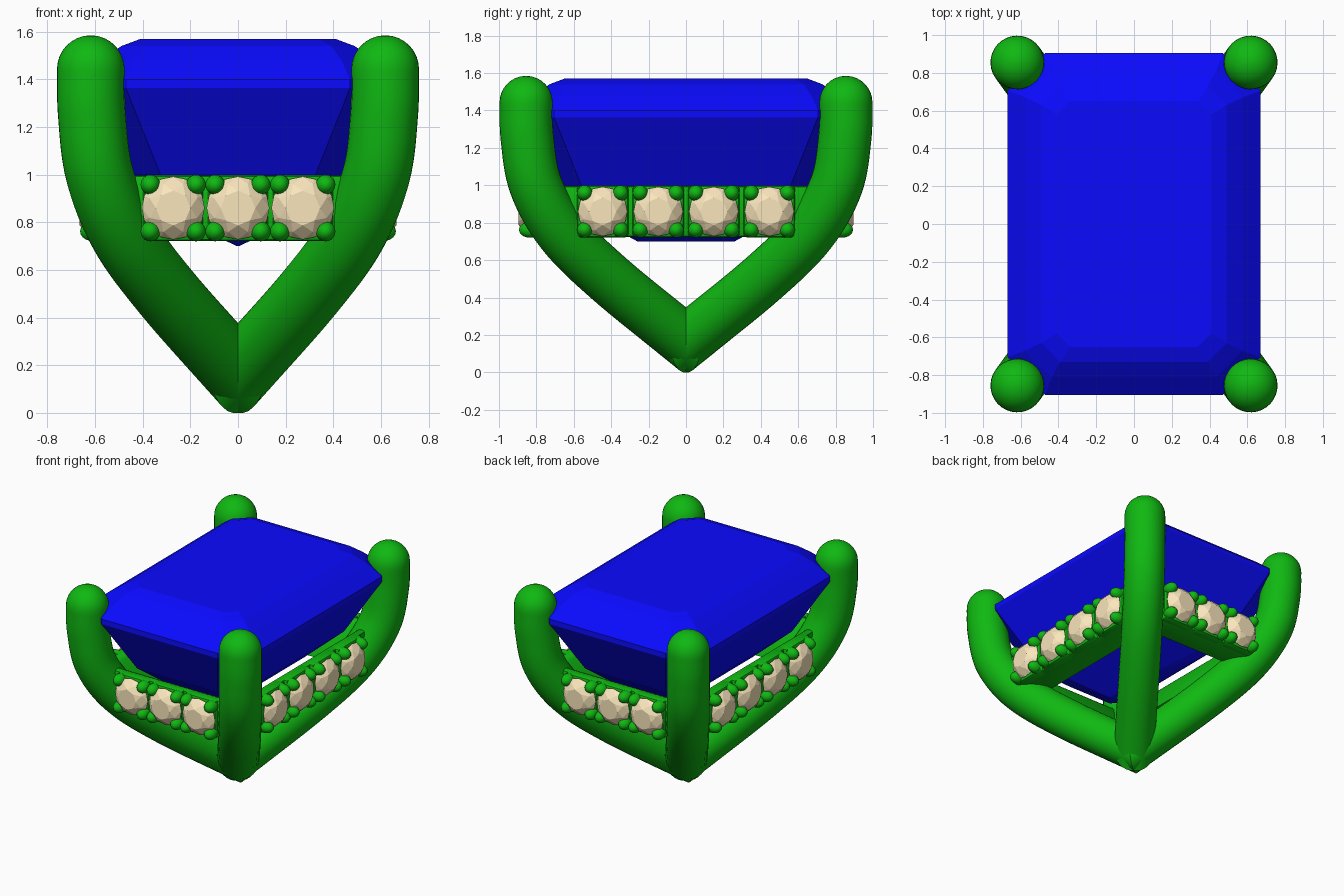
import bpy, bmesh, math
from mathutils import Vector, Matrix

if "Cube" in bpy.data.objects:
    bpy.data.objects.remove(bpy.data.objects["Cube"])


def material(name, rgb):
    m = bpy.data.materials.new(name)
    m.diffuse_color = (*rgb, 1)
    m.use_nodes = True
    m.node_tree.nodes["Principled BSDF"].inputs["Base Color"].default_value = m.diffuse_color
    return m


METAL = material("green metal", (0.005, 0.48, 0.006))
BLUE = material("blue gem", (0.003, 0.003, 1.0))
CREAM = material("cream gem", (0.95, 0.79, 0.5))


def finish(bm, name, mat, smooth=False):
    bmesh.ops.recalc_face_normals(bm, faces=bm.faces)
    me = bpy.data.meshes.new(name)
    bm.to_mesh(me)
    bm.free()
    ob = bpy.data.objects.new(name, me)
    bpy.context.collection.objects.link(ob)
    me.materials.append(mat)
    if smooth:
        bpy.context.view_layer.objects.active = ob
        ob.select_set(True)
        bpy.ops.object.shade_smooth_by_angle(angle=math.radians(40))
        ob.select_set(False)
    return ob


def loft(bm, rings):
    """Skin a list of equal-length point rings and cap both ends."""
    vs = [[bm.verts.new(p) for p in r] for r in rings]
    n = len(vs[0])
    for a, b in zip(vs, vs[1:]):
        for i in range(n):
            j = (i + 1) % n
            bm.faces.new((a[i], a[j], b[j], b[i]))
    bm.faces.new(vs[0])
    bm.faces.new(vs[-1])


# Corner claws: round bars mitred together at the foot, domed on top
CORNER, R, SEG = Vector((0.618, 0.855, 0)), 0.142, 32
PROFILE = [(-0.48, -0.17), (0, 0.165), (0.48, 0.50), (0.775, 0.75), (0.94, 1.0),
           (0.993, 1.25), (1.0, 1.443), (1.0, 1.65)]


def spline(pts, steps=8):
    out = []
    for i in range(1, len(pts) - 2):
        p0, p1, p2, p3 = (Vector(p) for p in pts[i - 1:i + 3])
        for k in range(steps):
            t = k / steps
            out.append(0.5 * (2 * p1 + (p2 - p0) * t + (2 * p0 - 5 * p1 + 4 * p2 - p3) * t * t
                              + (3 * p1 - p0 - 3 * p2 + p3) * t ** 3))
    return out + [Vector(pts[-2])]


def claw(name, sx, sy):
    centre = [CORNER * p.x + Vector((0, 0, p.y)) for p in spline(PROFILE)]
    side = Vector((-CORNER.y, CORNER.x, 0)).normalized()
    sections = []
    for i, c in enumerate(centre):
        tan = (centre[min(i + 1, len(centre) - 1)] - centre[max(i - 1, 0)]).normalized()
        if i not in (1, 2):
            sections.append((c, tan, R))
    top = centre[-1]
    for k in range(1, 9):
        a = k / 8.2 * math.pi / 2
        sections.append((top + Vector((0, 0, R * math.sin(a))), Vector((0, 0, 1)), R * math.cos(a)))
    rings = []
    for n, (c, tan, r) in enumerate(sections):
        up = tan.cross(side)
        ring = []
        for s in range(SEG):
            a = 2 * math.pi * s / SEG
            p = c + side * (r * math.cos(a)) + up * (r * math.sin(a))
            if n == 0:  # mitre on the vertical centre plane
                p -= tan * (p.dot(CORNER) / tan.dot(CORNER))
            ring.append((p.x * sx, p.y * sy, max(p.z, 0)))
        rings.append(ring)
    bm = bmesh.new()
    loft(bm, rings)
    finish(bm, name, METAL, True)


for sx, xn in ((-1, "left"), (1, "right")):
    for sy, yn in ((-1, "front"), (1, "back")):
        claw(f"{yn}_{xn}_claw", sx, sy)

# Centre stone: step-cut rectangle with clipped corners, ending in a keel
STEPS = [(0.41, 0.65, 0.07, 1.57), (0.49, 0.73, 0.10, 1.54), (0.575, 0.81, 0.14, 1.48),
         (0.67, 0.905, 0.20, 1.40), (0.67, 0.905, 0.20, 1.363), (0.465, 0.70, 0.14, 1.0),
         (0.26, 0.48, 0.08, 0.82), (0.004, 0.26, 0.002, 0.70)]
bm = bmesh.new()
loft(bm, [[(x, y - c, z), (x - c, y, z), (c - x, y, z), (-x, y - c, z),
           (-x, c - y, z), (c - x, -y, z), (x - c, -y, z), (x, c - y, z)] for x, y, c, z in STEPS])
finish(bm, "centre_stone", BLUE)


# Gallery rails: built facing -y, then turned to each side
def bevelled_box(bm, size, at, width):
    m = Matrix.Translation(at) @ Matrix.Diagonal((*size, 1))
    verts = bmesh.ops.create_cube(bm, size=1, matrix=m)["verts"]
    edges = list({e for v in verts for e in v.link_edges})
    bmesh.ops.bevel(bm, geom=edges, offset=width, segments=2, affect='EDGES', profile=0.5)


def bead(bm, x, y, z):
    m = Matrix.Translation((x, y, z)) @ Matrix.Diagonal((0.042, 0.058, 0.042, 1))
    bmesh.ops.create_uvsphere(bm, u_segments=14, v_segments=10, radius=1, matrix=m)


def brilliant(bm, x, y, z, r):
    """Round stone with its table facing -y."""
    def ring(k, rad, dy, off):
        return [bm.verts.new((x + rad * r * math.cos((i + off) * math.tau / k), y + dy,
                              z + rad * r * math.sin((i + off) * math.tau / k))) for i in range(k)]
    table = ring(8, 0.55, -0.055, 0)
    crown = ring(8, 0.82, -0.032, 0.5)
    girdle = ring(16, 1.0, 0, 0)
    culet = bm.verts.new((x, y + 0.1, z))
    bm.faces.new(table)
    for i in range(8):
        j, g = (i + 1) % 8, 2 * i
        bm.faces.new((table[i], crown[i], table[j]))
        bm.faces.new((table[j], crown[i], girdle[(g + 2) % 16], crown[j]))
        bm.faces.new((crown[i], girdle[g], girdle[g + 1]))
        bm.faces.new((crown[i], girdle[g + 1], girdle[(g + 2) % 16]))
    for i in range(16):
        bm.faces.new((girdle[i], girdle[(i + 1) % 16], culet))


def rail(name, count, pitch, half, face, angle):
    turn = Matrix.Rotation(angle, 4, 'Z')
    metal, stones = bmesh.new(), bmesh.new()
    bevelled_box(metal, (2 * half, 0.14, 0.275), (0, 0.10 - face, 0.86), 0.02)
    for v in metal.verts:  # inner wall slopes under the stone, ends follow the claws
        drop = (0.86 - v.co.z) / 0.275
        if v.co.y + face > 0.1:
            v.co.y += drop * 0.16
        v.co.x *= 1 - drop * 0.16
    for i in range(count):
        x = (i - (count - 1) / 2) * pitch
        bevelled_box(metal, (pitch - 0.02, 0.08, 0.278), (x, 0.045 - face, 0.86), 0.02)
        brilliant(stones, x, -0.005 - face, 0.86, 0.132)
        for sx in (-1, 1):
            for sz in (-1, 1):
                bead(metal, x + sx * 0.096, -face, 0.86 + sz * 0.098)
    for bm, part, mat in ((metal, "rail", METAL), (stones, "accent_stones", CREAM)):
        bmesh.ops.transform(bm, matrix=turn, verts=bm.verts)
        finish(bm, f"{name}_{part}", mat, mat is METAL)


rail("front", 3, 0.272, 0.43, 0.835, 0)
rail("back", 3, 0.272, 0.43, 0.835, math.pi)
rail("right", 4, 0.297, 0.63, 0.605, math.pi / 2)
rail("left", 4, 0.297, 0.63, 0.605, -math.pi / 2)
